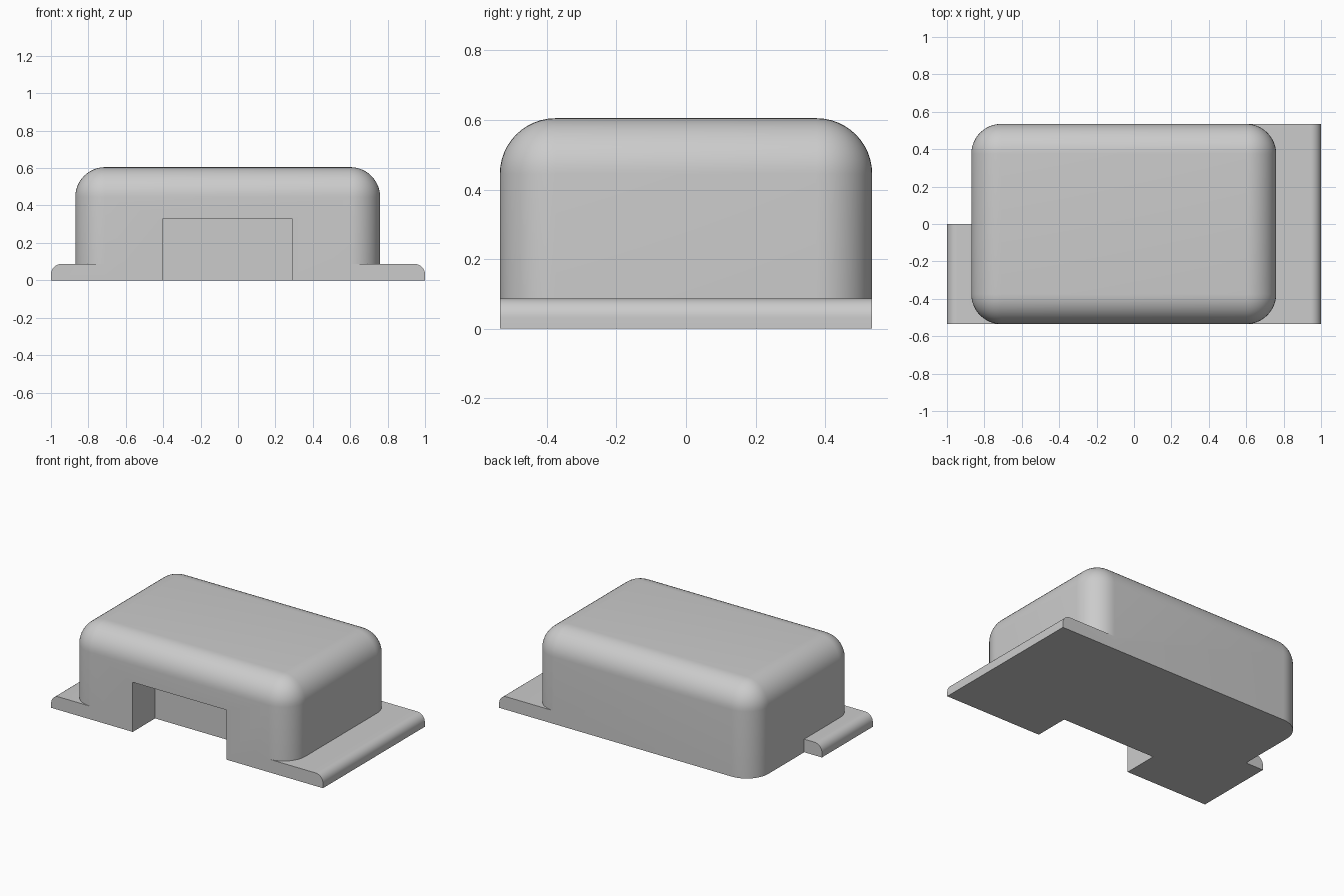
import bpy
import bmesh
import math

if "Cube" in bpy.data.objects:
    bpy.data.objects.remove(bpy.data.objects["Cube"], do_unlink=True)

# Single grey finish
grey = bpy.data.materials.new("light_grey")
grey.use_nodes = True
colour = (0.6, 0.6, 0.6, 1)
grey.diffuse_color = colour
grey.node_tree.nodes["Principled BSDF"].inputs["Base Color"].default_value = colour


def block(name, low, high, radius=0, rounded=None):
    """Box between two corners; edges picked by the rule get rounded."""
    bm = bmesh.new()
    bmesh.ops.create_cube(bm, size=1)
    for v in bm.verts:
        v.co = [high[i] if v.co[i] > 0 else low[i] for i in range(3)]
    if rounded:
        edges = [e for e in bm.edges if rounded(e.verts[0].co, e.verts[1].co)]
        bmesh.ops.bevel(bm, geom=edges, offset=radius, segments=12,
                        profile=0.5, affect='EDGES', clamp_overlap=True)
    mesh = bpy.data.meshes.new(name)
    bm.to_mesh(mesh)
    bm.free()
    mesh.materials.append(grey)
    obj = bpy.data.objects.new(name, mesh)
    bpy.context.collection.objects.link(obj)
    return obj


def combine(target, other, operation):
    """Boolean another block into the target, then discard it."""
    mod = target.modifiers.new(other.name, 'BOOLEAN')
    mod.operation = operation
    mod.solver = 'EXACT'
    mod.object = other
    bpy.context.view_layer.objects.active = target
    bpy.ops.object.modifier_apply(modifier=mod.name)
    bpy.data.objects.remove(other, do_unlink=True)


def outer_top(x):
    return lambda a, b: all(abs(p.x - x) < 0.01 and p.z > 0.05 for p in (a, b))


DEPTH = 0.535
FLANGE_TOP = 0.087

# Housing: rounded sides and top, flat base
housing = block("housing", (-0.87, -DEPTH, 0), (0.76, DEPTH, 0.605), 0.16,
                lambda a, b: max(a.z, b.z) > 0.1)

# Mounting flanges: full depth on the left, front half on the right
left_flange = block("left_flange", (0.5, -DEPTH, 0), (1, DEPTH, FLANGE_TOP),
                    0.055, outer_top(1))
right_flange = block("right_flange", (-1, -DEPTH, 0), (-0.6, 0, FLANGE_TOP),
                     0.055, outer_top(-1))
combine(housing, left_flange, 'UNION')
combine(housing, right_flange, 'UNION')

# Front notch open to the base
notch = block("notch_cutter", (-0.4, -DEPTH - 0.2, -0.2), (0.29, -DEPTH + 0.235, 0.33))
notch.hide_render = True
combine(housing, notch, 'DIFFERENCE')

# Smooth the rounded edges, keep the hard ones
bpy.ops.object.select_all(action='DESELECT')
housing.select_set(True)
bpy.context.view_layer.objects.active = housing
bpy.ops.object.shade_smooth_by_angle(angle=math.radians(30))
